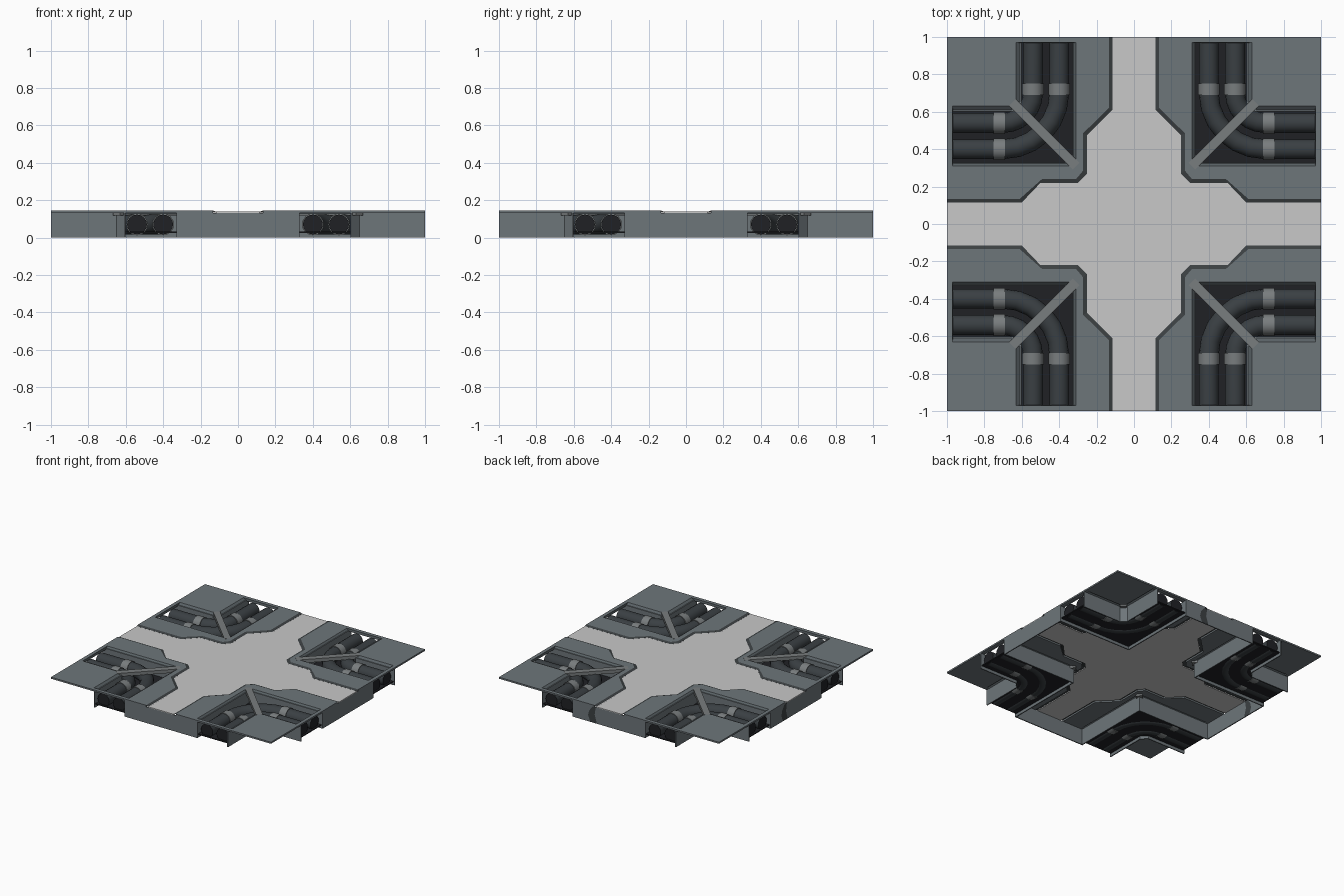
import bpy, bmesh, math
from mathutils import Vector

if "Cube" in bpy.data.objects:
    bpy.data.objects.remove(bpy.data.objects["Cube"])


def mat(name, r, g, b):
    m = bpy.data.materials.new(name)
    m.diffuse_color = (r, g, b, 1)
    m.use_nodes = True
    m.node_tree.nodes["Principled BSDF"].inputs["Base Color"].default_value = m.diffuse_color
    return m


STEEL = mat("blue_grey_steel", 0.155, 0.18, 0.195)
LIGHT = mat("light_floor", 0.58, 0.58, 0.58)
EDGE = mat("dark_edge", 0.045, 0.052, 0.055)
PIPE = mat("pipe_grey", 0.042, 0.05, 0.056)
BLACK = mat("trench_black", 0.014, 0.015, 0.018)
CLAMP = mat("clamp_grey", 0.19, 0.205, 0.21)
RIM = mat("rim_grey", 0.10, 0.12, 0.13)
TOP, SHEET = 0.145, 0.132


def finish(name, bm, mats, axes=(True, True), recalc=True):
    if recalc:
        bmesh.ops.recalc_face_normals(bm, faces=bm.faces[:])
    me = bpy.data.meshes.new(name)
    bm.to_mesh(me)
    bm.free()
    for m in mats:
        me.materials.append(m)
    ob = bpy.data.objects.new(name, me)
    bpy.context.collection.objects.link(ob)
    if any(axes):
        md = ob.modifiers.new("mirror", 'MIRROR')
        md.use_axis = (axes[0], axes[1], False)
        md.use_mirror_merge = False
    return ob


def extrude_down(bm, depth):
    r = bmesh.ops.extrude_face_region(bm, geom=bm.faces[:])
    vs = [g for g in r["geom"] if isinstance(g, bmesh.types.BMVert)]
    bmesh.ops.translate(bm, verts=vs, vec=(0, 0, -depth))


def prism(name, pts, z0, z1, m, axes=(True, True)):
    bm = bmesh.new()
    bm.faces.new([bm.verts.new((x, y, z1)) for x, y in pts])
    extrude_down(bm, z1 - z0)
    return finish(name, bm, [m], axes)


def ribbon(name, a, za, b, zb, m, closed=False):
    # sloped strip between two matching outlines, normals facing up
    bm = bmesh.new()
    va = [bm.verts.new((x, y, za)) for x, y in a]
    vb = [bm.verts.new((x, y, zb)) for x, y in b]
    n = len(a)
    for i in range(n if closed else n - 1):
        j = (i + 1) % n
        f = bm.faces.new((va[i], va[j], vb[j], vb[i]))
        f.normal_update()
        if f.normal.z < 0:
            f.normal_flip()
    return finish(name, bm, [m], recalc=False)


def tube(name, path, z, rad, mats, sides=16):
    # round bar swept along a flat path, dark end caps
    bm = bmesh.new()
    rings = []
    for i, p in enumerate(path):
        a, b = path[max(i - 1, 0)], path[min(i + 1, len(path) - 1)]
        t = (Vector(b) - Vector(a)).normalized()
        rings.append([bm.verts.new((p[0] - t.y * rad * math.cos(k), p[1] + t.x * rad * math.cos(k),
                                    z + rad * math.sin(k)))
                      for k in (2 * math.pi * s / sides for s in range(sides))])
    for r0, r1 in zip(rings, rings[1:]):
        for s in range(sides):
            q = (s + 1) % sides
            bm.faces.new((r0[s], r0[q], r1[q], r1[s])).smooth = True
    for r in (rings[0], rings[-1]):
        bm.faces.new(r).material_index = len(mats) - 1
    return finish(name, bm, mats)


# Outlines of one quarter: steel edge, floor edge, trench opening
steel_edge = [(.135, 1), (.135, .62), (.272, .485), (.272, .285), (.31, .24), (.492, .24), (.61, .135), (1, .135)]
floor_edge = [(.115, 1), (.115, .61), (.252, .475), (.252, .268), (.30, .22), (.50, .22), (.60, .115), (1, .115)]
hole_top = [(.31, .97), (.31, .31), (.97, .31), (.97, .63), (.66, .63), (.63, .66), (.63, .97)]
hole_low = [(.33, .968), (.33, .33), (.968, .33), (.968, .602), (.647, .602), (.602, .647), (.602, .968)]

# Light cross-shaped floor
cross = []
for sx, sy, rev in ((1, 1, False), (1, -1, True), (-1, -1, False), (-1, 1, True)):
    q = floor_edge[::-1] if rev else floor_edge
    cross += [(sx * x, sy * y) for x, y in q]
prism("cross_floor", cross, SHEET, 0.138, LIGHT, (False, False))

# Steel corner panel with trench opening
bm = bmesh.new()
for loop in (steel_edge + [(1, 1)], hole_top):
    vs = [bm.verts.new((x, y, TOP)) for x, y in loop]
    for i in range(len(vs)):
        bm.edges.new((vs[i], vs[(i + 1) % len(vs)]))
bmesh.ops.triangle_fill(bm, edges=bm.edges[:], use_beauty=True, normal=(0, 0, 1))
extrude_down(bm, TOP - SHEET)
finish("corner_panel", bm, [STEEL])

# Dark sloped border and trench rim
ribbon("panel_border", steel_edge, TOP, floor_edge, 0.1385, EDGE)
ribbon("trench_rim", hole_top, TOP, hole_low, 0.125, RIM, True)

# Trench walls and floor
prism("outer_trench_wall", [(1, .61), (.65, .61), (.61, .65), (.61, 1),
                            (.602, 1), (.602, .647), (.647, .602), (1, .602)], 0, SHEET, STEEL)
prism("inner_trench_wall", [(1, .33), (.33, .33), (.33, 1), (.322, 1), (.322, .322), (1, .322)], 0, SHEET, STEEL)
prism("trench_floor", [(.99, .33), (.33, .33), (.33, .99), (.602, .99),
                       (.602, .647), (.647, .602), (.99, .602)], 0.024, 0.032, BLACK)

# Side walls under the cross arms
prism("front_back_wall", [(-.33, .992), (.33, .992), (.33, 1), (-.33, 1)], 0, SHEET, STEEL, (False, True))
prism("left_right_wall", [(.992, -.33), (1, -.33), (1, .33), (.992, .33)], 0, SHEET, STEEL, (True, False))

# Worn patches on the back and left walls
wear = [(.11, 0.001), (.17, 0.001), (.19, .05), (.18, .09), (.15, .13), (.12, .13), (.13, .07)]
for name, place in (("back_wear", lambda u, d, z: (u, d, z)), ("left_wear", lambda u, d, z: (-d, u, z))):
    bm = bmesh.new()
    for d in (1.0005, 0.9915):
        f = bm.faces.new([bm.verts.new(place(u, d, z)) for u, z in wear])
        f.normal_update()
        out = f.normal.dot(Vector(place(0, 1, 0)))
        if (out > 0) != (d > 1):
            f.normal_flip()
    finish(name, bm, [EDGE], (False, False), False)

# Bent pipes with clamps
PZ = 0.07
for label, c in (("inner_bend", .54), ("outer_bend", .40)):
    r = .70 - c
    arc = [(.70 - r * math.cos(k), .70 - r * math.sin(k)) for k in (math.pi / 2 * i / 6 for i in range(7))]
    tube(label + "_pipe", [(c, .975)] + arc + [(.975, c)], PZ, .053, [PIPE, BLACK])
    tube(label + "_clamp_a", [(c, .69), (c, .75)], PZ, .058, [CLAMP])
    tube(label + "_clamp_b", [(.69, c), (.75, c)], PZ, .058, [CLAMP])

# Diagonal strut over each bend
w = .018
prism("diagonal_strut", [(.31 - w, .31 + w), (.31 + w, .31 - w), (.65 + w, .65 - w), (.65 - w, .65 + w)],
      0.118, TOP + .001, CLAMP)
